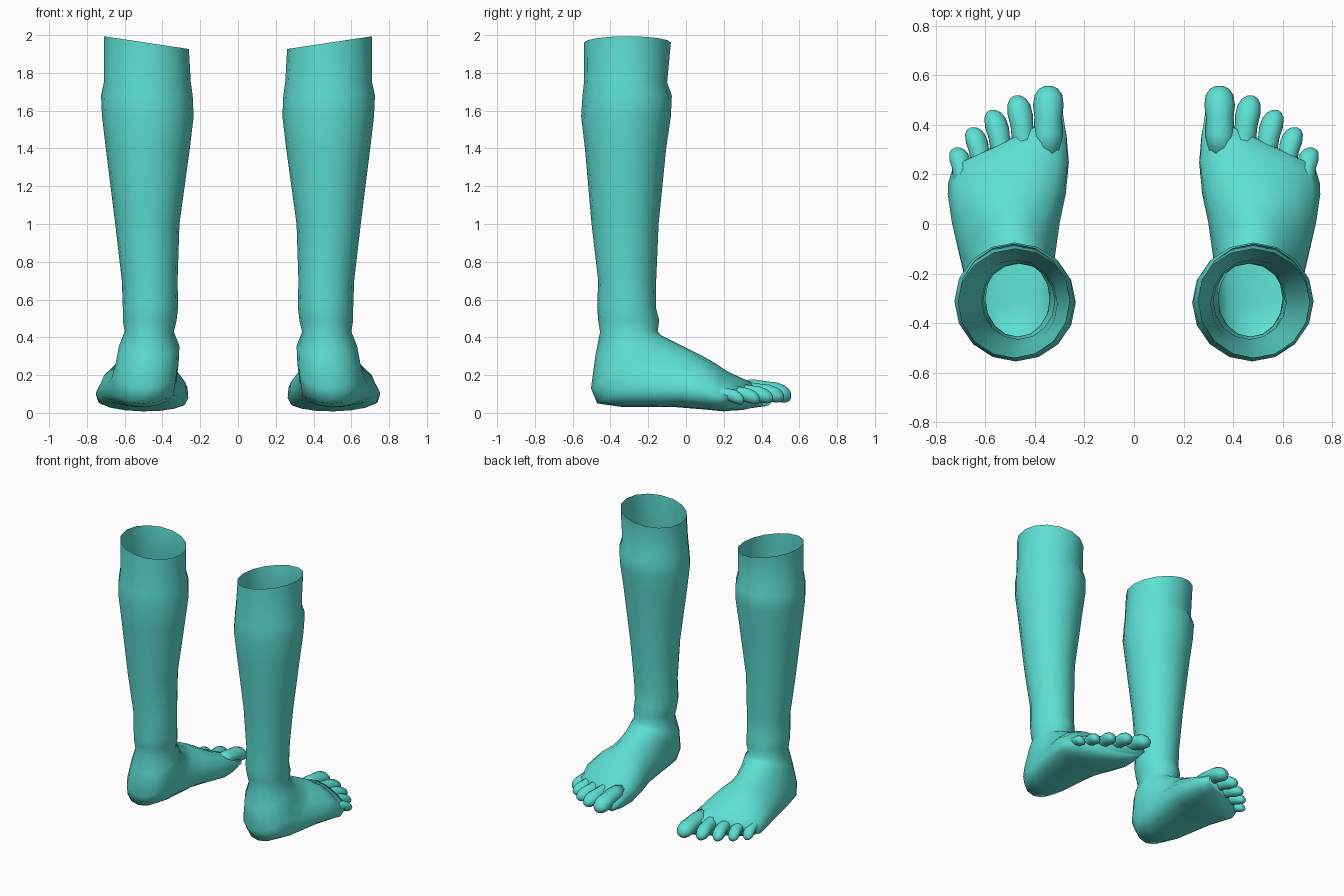
import bpy, bmesh, math
from mathutils import Vector

if "Cube" in bpy.data.objects:
    bpy.data.objects.remove(bpy.data.objects["Cube"])

skin = bpy.data.materials.new("turquoise")
skin.diffuse_color = (0.11, 0.74, 0.65, 1)
skin.use_nodes = True
skin.node_tree.nodes["Principled BSDF"].inputs["Base Color"].default_value = skin.diffuse_color
SIDES = 16


def ring(fy, fz, by, bz, x0, x1, k=0.5, shift=0, shear=0):
    """Section from its front/top point to its back/bottom point, widest at fraction k."""
    xc, w = (x0 + x1) / 2, (x1 - x0) / 2
    d = Vector((fy - by, fz - bz)).normalized()
    pts = []
    for i in range(SIDES):
        t = 2 * math.pi * i / SIDES
        s, c = math.sin(t), math.cos(t)
        if k < 0.5 and s < 0:                      # flatter underside
            s = -abs(s) ** 0.75
        u = k + ((1 - k) if s > 0 else k) * s
        lean = shear * w * c
        pts.append(Vector((xc + w * c + shift * max(0, s),
                           by + (fy - by) * u + d.y * lean,
                           bz + (fz - bz) * u - d.x * lean)))
    return pts


def loft(name, rings, side, caps):
    """Skin a run of rings, closing the listed ends; side -1 mirrors it."""
    bm = bmesh.new()
    rows = [[bm.verts.new((p.x * side, p.y, p.z)) for p in r] for r in rings]
    for a, b in zip(rows, rows[1:]):
        n = len(a)
        for i in range(n):
            j = (i + 1) % n
            bm.faces.new((a[i], a[j], b[j], b[i]))
    for cap in caps:
        bm.faces.new(rows[cap])
    bmesh.ops.recalc_face_normals(bm, faces=bm.faces)
    for f in bm.faces:
        f.smooth = True
    me = bpy.data.meshes.new(name)
    bm.to_mesh(me)
    bm.free()
    me.materials.append(skin)
    bpy.context.collection.objects.link(bpy.data.objects.new(name, me))


def toe(i, tip_x, tip_y):
    """Rounded toe, slightly pinched behind its pad, smaller for each step outwards."""
    w, h = 0.054 - 0.003 * i, 0.05 - 0.003 * i
    if i == 0:
        w, h = w + 0.008, h + 0.004
    base = Vector((0.348 + 0.083 * i, 0.28 - 0.037 * i, 0.13 - 0.006 * i))
    tip = Vector((tip_x, tip_y, 0.09 - 0.006 * i))
    out = []
    for f, r in ((0, .85), (.3, .95), (.55, .9), (.72, 1), (.87, .9), (.96, .62), (1, .25)):
        c = base.lerp(tip, f)
        c.z += 0.012 * math.sin(math.pi * f)
        out.append([c + Vector((w * r * math.cos(a), 0, h * r * math.sin(a)))
                    for a in (2 * math.pi * n / 10 for n in range(10))])
    return out


# shin and calf: height, front y, back y, inner x, outer x
SHIN = [
    (1.96, -.08, -.54, .26, .71),
    (1.75, -.10, -.54, .25, .71),
    (1.68, -.075, -.548, .24, .725),
    (1.57, -.08, -.555, .235, .72),
    (1.40, -.105, -.535, .255, .70),
    (1.00, -.145, -.50, .31, .65),
    (0.70, -.158, -.465, .32, .615),
    (0.56, -.16, -.47, .317, .61),
    (0.49, -.142, -.465, .325, .61),
    (0.43, -.15, -.455, .34, .60),
]
# heel to toe line: instep y, z, sole y, z, inner x, outer x
FOOT = [
    (-.13, .41, -.48, .30, .31, .63),
    (-.08, .385, -.503, .13, .315, .65),
    (.00, .345, -.47, .05, .325, .67),
    (.04, .325, -.33, .03, .325, .69),
    (.09, .30, -.05, .03, .30, .735),
    (.16, .26, .10, .018, .275, .752),
    (.22, .22, .20, .008, .263, .75),
    (.29, .185, .27, .015, .272, .74),
    (.36, .15, .34, .04, .29, .725),
]
# toe tips, from the big toe outwards
TOES = {"big": (.345, .557), "second": (.47, .518), "third": (.568, .46),
        "fourth": (.648, .39), "little": (.712, .308)}

rings = [ring(f, z, b, z, x0, x1, shear=-0.15 if z > 1.9 else 0)   # slanted open top
         for z, f, b, x0, x1 in SHIN]
for i, row in enumerate(FOOT):
    p = i / (len(FOOT) - 1)
    rings.append(ring(*row, 0.5 - 0.14 * min(1, p * 1.5), -0.05 * p,
                      -0.5 * max(0, (p - 0.62) / 0.38)))           # slanted toe line

for side, label in ((1, "right"), (-1, "left")):
    loft(label + "_leg_and_foot", rings, side, [-1])
    for i, (name, tip) in enumerate(TOES.items()):
        loft(f"{label}_{name}_toe", toe(i, *tip), side, [0, -1])
